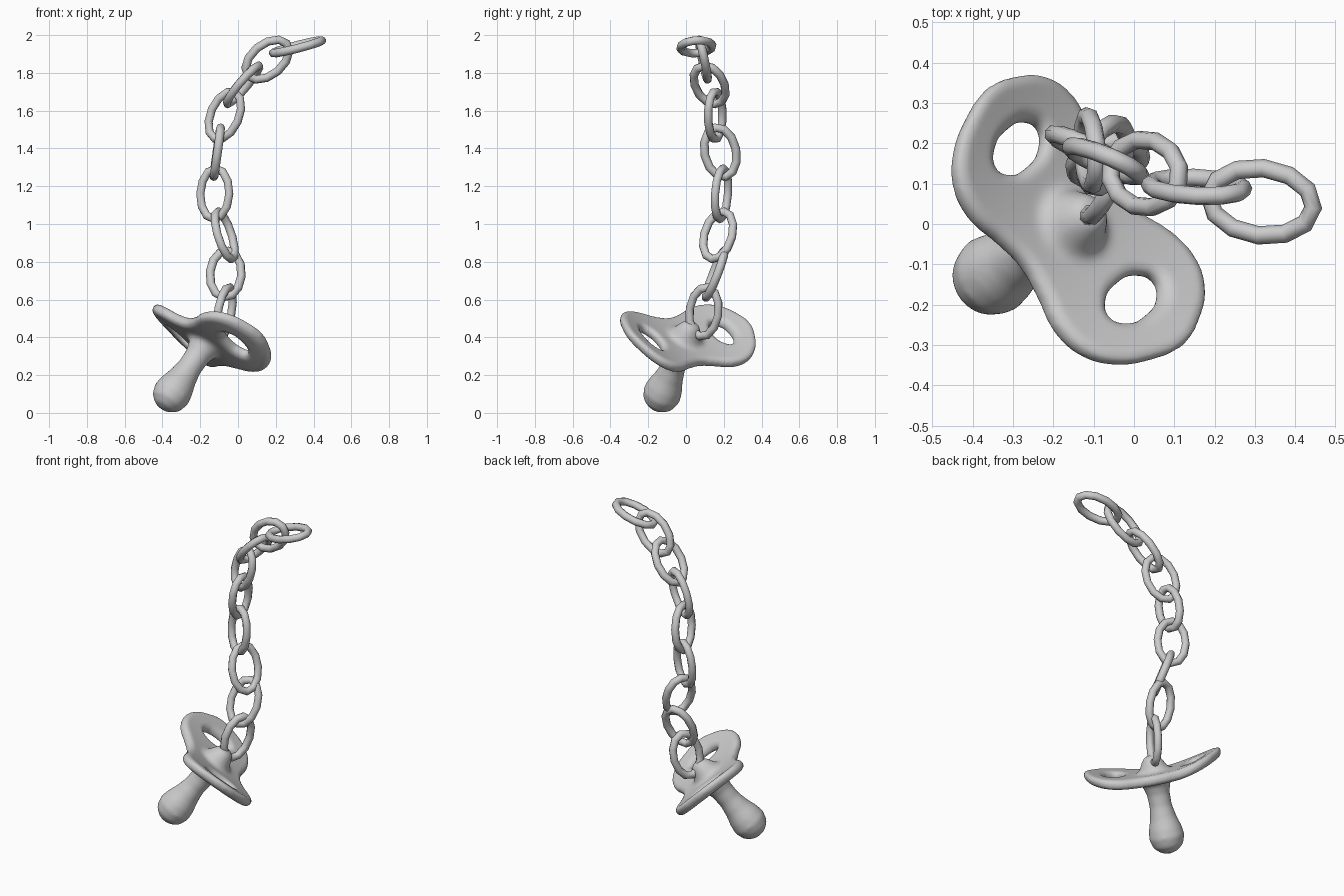
import bpy, bmesh, math
from mathutils import Vector, Matrix

if "Cube" in bpy.data.objects:
    bpy.data.objects.remove(bpy.data.objects["Cube"])


def frame(centre, a, b):
    """Matrix with x along a, y near b."""
    a = Vector(a).normalized()
    b = Vector(b)
    b = (b - a * b.dot(a)).normalized()
    m = Matrix((a, b, a.cross(b))).transposed().to_4x4()
    m.translation = centre
    return m


def add_object(name, mesh):
    ob = bpy.data.objects.new(name, mesh)
    bpy.context.collection.objects.link(ob)
    return ob


# Mouth shield: flat peanut outline with two oval finger holes
def add_loop(curve, pts):
    s = curve.splines.new('BEZIER')
    s.bezier_points.add(len(pts) - 1)
    for p, (x, y) in zip(s.bezier_points, pts):
        p.co = (x, y, 0)
        p.handle_left_type = p.handle_right_type = 'AUTO'
    s.use_cyclic_u = True


R = 0.026
curve = bpy.data.curves.new("shield_outline", 'CURVE')
curve.dimensions = '2D'
curve.fill_mode = 'BOTH'
curve.bevel_depth, curve.bevel_resolution, curve.extrude = R, 3, 0.004
curve.resolution_u = 8
quarter = [(0.375, 0), (0.355, 0.085), (0.315, 0.16), (0.255, 0.205), (0.18, 0.21), (0.09, 0.178)]
half = quarter + [(0, 0.16)] + [(-x, y) for x, y in reversed(quarter)]
add_loop(curve, half + [(x, -y) for x, y in reversed(half[1:-1])])
for side in (-1, 1):
    add_loop(curve, [(side * 0.235 + 0.078 * math.cos(i * math.pi / 4),
                      0.122 * math.sin(i * math.pi / 4)) for i in range(8)])
outline = add_object("shield_outline", curve)
bpy.context.view_layer.update()
mesh = bpy.data.meshes.new_from_object(outline.evaluated_get(bpy.context.evaluated_depsgraph_get()))
bpy.data.objects.remove(outline)

bm = bmesh.new()
bm.from_mesh(mesh)
bmesh.ops.remove_doubles(bm, verts=bm.verts, dist=0.0005)

# Teat below and ring boss above: one turned profile (radius, height)
profile = [(0, -0.452), (0.05, -0.438), (0.086, -0.405), (0.102, -0.352), (0.094, -0.3),
           (0.076, -0.24), (0.064, -0.17), (0.066, -0.1), (0.08, -0.05), (0.11, -0.015),
           (0.11, 0.02), (0.08, 0.05), (0.06, 0.09), (0.042, 0.118), (0, 0.13)]
verts = [bm.verts.new((r, 0, z)) for r, z in profile]
edges = [bm.edges.new(p) for p in zip(verts, verts[1:])]
bmesh.ops.spin(bm, geom=verts + edges, cent=(0, 0, 0), axis=(0, 0, 1),
               angle=2 * math.pi, steps=32, use_merge=True)
bmesh.ops.remove_doubles(bm, verts=bm.verts, dist=0.0005)
bmesh.ops.recalc_face_normals(bm, faces=bm.faces)
bm.to_mesh(mesh)
bm.free()

# Fuse the pieces softly, then curl the shield's ends
raw = add_object("raw_pacifier", mesh)
rm = raw.modifiers.new("fuse", 'REMESH')
rm.mode, rm.voxel_size = 'VOXEL', 0.01
sm = raw.modifiers.new("soften", 'SMOOTH')
sm.factor, sm.iterations = 0.5, 8
bpy.context.view_layer.update()
fused = bpy.data.meshes.new_from_object(raw.evaluated_get(bpy.context.evaluated_depsgraph_get()))
bpy.data.objects.remove(raw)
for v in fused.vertices:
    v.co.z += 0.5 * v.co.x ** 2 if v.co.z > -0.15 else 0
fused.transform(frame((-0.165, -0.01, 0.375), (0.60, -0.79, -0.07), (0.593, 0.505, -0.617)))
fused.shade_smooth()
add_object("pacifier", fused)


# Chain links: oval rings given by centre, long axis and width axis
def link(name, centre, long_axis, wide_axis, major=12, minor=8):
    bm = bmesh.new()
    rings = []
    for i in range(major):
        t = 2 * math.pi * i / major
        p = Vector((0.134 * math.cos(t), 0.084 * math.sin(t), 0))
        out = Vector((0.084 * math.cos(t), 0.134 * math.sin(t), 0)).normalized()
        rings.append([bm.verts.new(p + 0.023 * (out * math.cos(a) + Vector((0, 0, math.sin(a)))))
                      for a in (2 * math.pi * j / minor for j in range(minor))])
    for i in range(major):
        a, b = rings[i], rings[(i + 1) % major]
        for j in range(minor):
            k = (j + 1) % minor
            bm.faces.new((a[j], b[j], b[k], a[k]))
    bmesh.ops.recalc_face_normals(bm, faces=bm.faces)
    me = bpy.data.meshes.new(name)
    bm.to_mesh(me)
    bm.free()
    me.transform(frame(centre, long_axis, wide_axis))
    me.shade_smooth()
    add_object(name, me)


links = [
    ((-0.07, 0.095, 0.535), (0.06, 0.05, 0.29), (0.4, 0.9, -0.2)),
    ((-0.065, 0.155, 0.735), (0.03, 0.11, 0.28), (1, 0.15, 0)),
    ((-0.07, 0.17, 0.94), (-0.08, 0.07, 0.29), (0.45, 0.9, 0)),
    ((-0.123, 0.188, 1.16), (0.01, 0.02, 0.3), (0.9, -0.4, 0)),
    ((-0.11, 0.182, 1.38), (0.04, -0.06, 0.29), (0, 1, 0.15)),
    ((-0.07, 0.155, 1.575), (0.11, -0.02, 0.25), (0.85, -0.45, -0.3)),
    ((0.027, 0.125, 1.737), (0.17, -0.06, 0.21), (0.3, 0.95, 0)),
    ((0.155, 0.092, 1.87), (0.2, -0.03, 0.17), (-0.65, -0.2, 0.7)),
    ((0.315, 0.055, 1.938), (0.275, -0.03, 0.07), (0, 1, 0.1)),
]
for i, (c, l, w) in enumerate(links, 1):
    link(f"chain_link_{i}", c, l, w)
